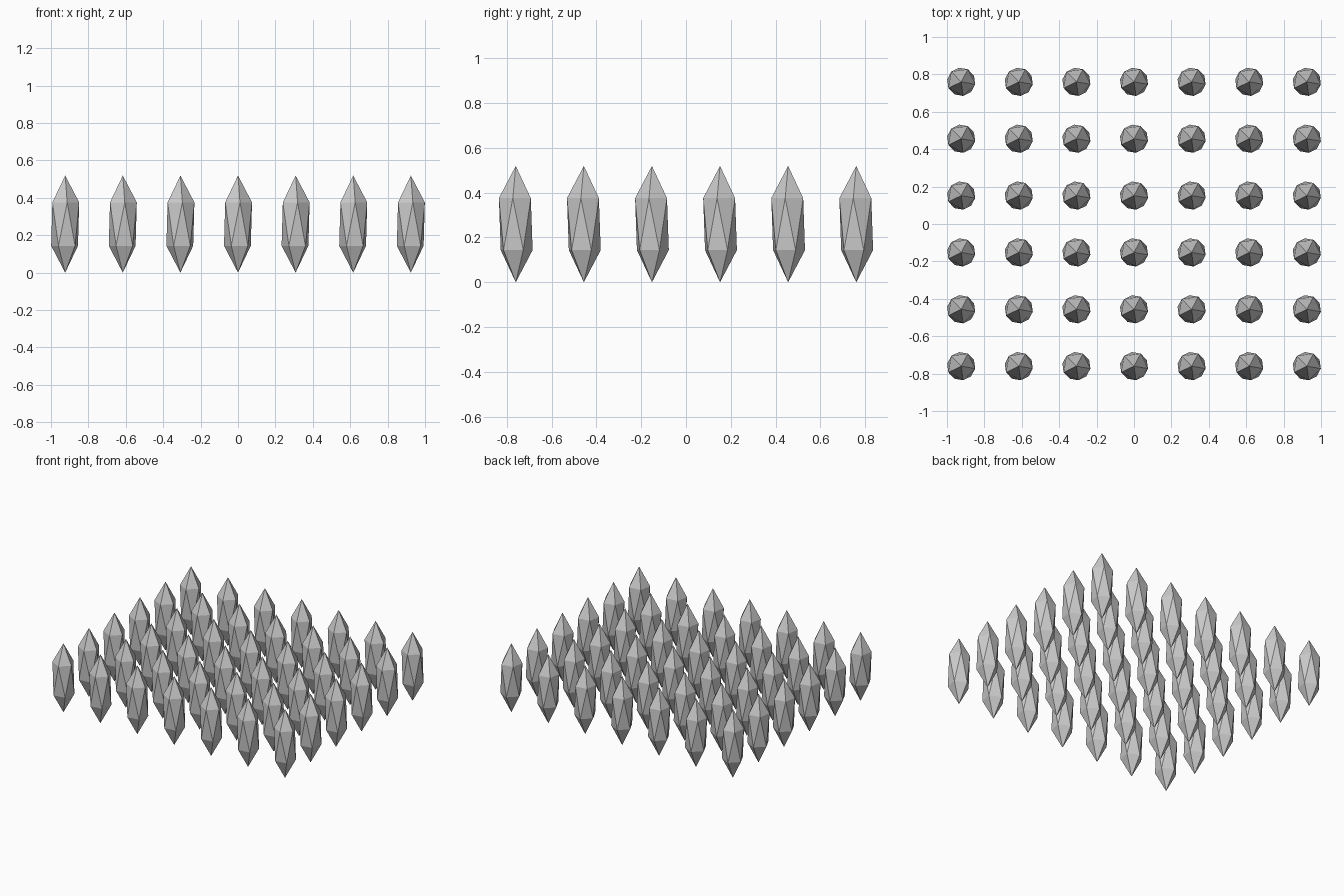
import bpy
import math

if "Cube" in bpy.data.objects:
    bpy.data.objects.remove(bpy.data.objects["Cube"])

# Grid of identical stretched icosahedron crystals
COLS, ROWS = 7, 6
STEP_X, STEP_Y = 0.308, 0.304
RADIUS, HALF_HEIGHT = 0.085, 0.2595
TWIST = math.radians(-10)

# Master crystal: flat-shaded 20-sided solid, stretched upwards
bpy.ops.mesh.primitive_ico_sphere_add(subdivisions=1, radius=1)
master = bpy.context.object
mesh = master.data
mesh.name = "crystal"
bpy.data.objects.remove(master)

# Columns and rows, centred on the origin
for row in range(ROWS):
    for col in range(COLS):
        crystal = bpy.data.objects.new(f"crystal_{row + 1}_{col + 1}", mesh)
        crystal.location = ((col - (COLS - 1) / 2) * STEP_X,
                            (row - (ROWS - 1) / 2) * STEP_Y,
                            HALF_HEIGHT)
        crystal.rotation_euler.z = TWIST
        crystal.scale = (RADIUS, RADIUS, HALF_HEIGHT)
        bpy.context.collection.objects.link(crystal)
